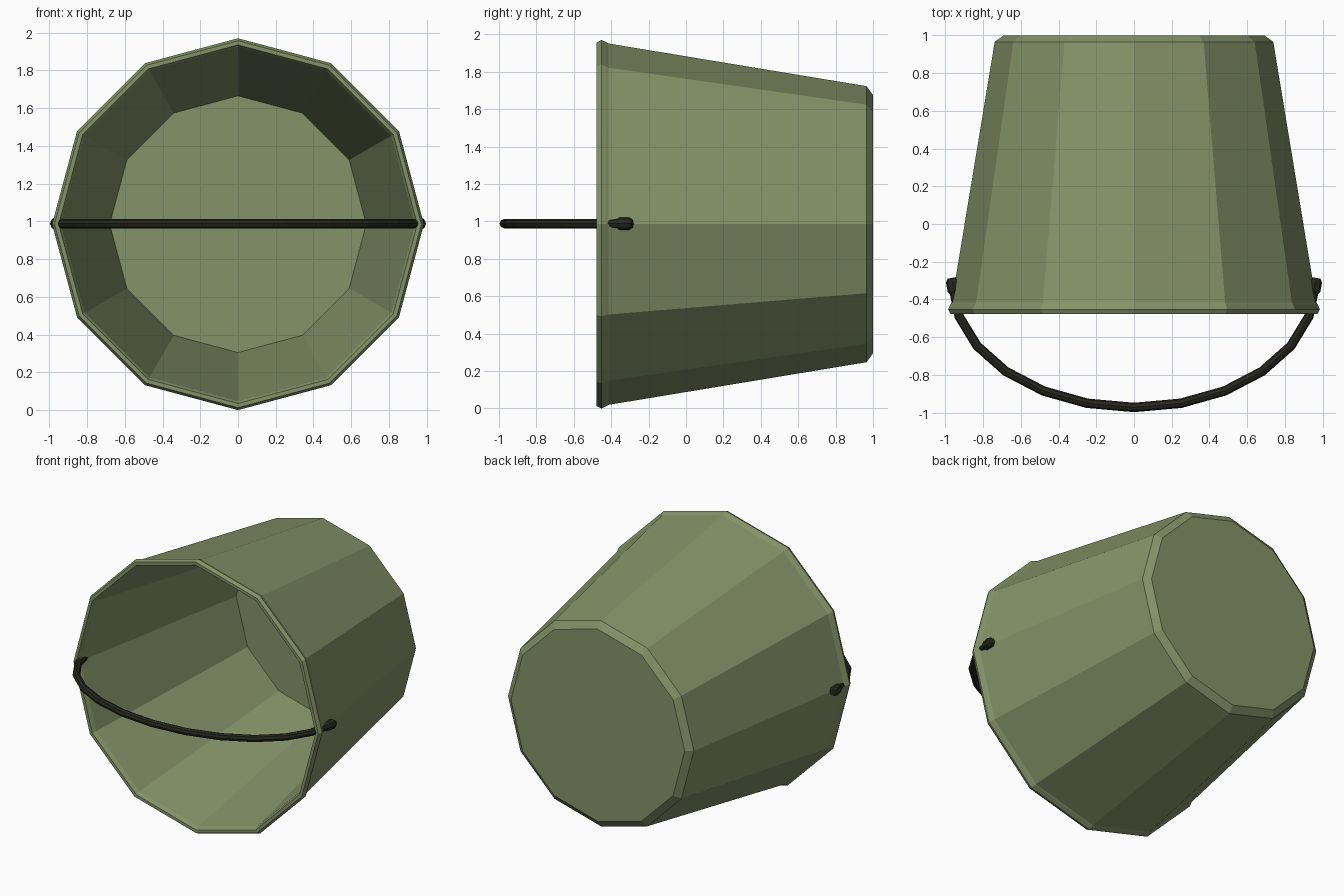
import bpy, bmesh
from math import sin, cos, pi, radians
from mathutils import Vector, Matrix

cube = bpy.data.objects.get("Cube")
if cube:
    bpy.data.objects.remove(cube, do_unlink=True)

CENTRE_Z = 0.985   # height of the bucket's axis, which lies along y


def material(name, rgb):
    m = bpy.data.materials.new(name)
    m.use_nodes = True
    m.diffuse_color = (*rgb, 1)
    m.node_tree.nodes["Principled BSDF"].inputs["Base Color"].default_value = (*rgb, 1)
    return m


green = material("olive_green", (0.235, 0.29, 0.14))
dark = material("dark_metal", (0.021, 0.021, 0.014))


def add_object(name, bm, mat):
    bmesh.ops.recalc_face_normals(bm, faces=bm.faces)
    mesh = bpy.data.meshes.new(name)
    bm.to_mesh(mesh)
    bm.free()
    mesh.materials.append(mat)
    obj = bpy.data.objects.new(name, mesh)
    bpy.context.collection.objects.link(obj)
    return obj


def lathe(name, profile, sides, centre, axis, mat):
    """Turn (radius, distance along axis) points around an axis through centre."""
    bm = bmesh.new()
    verts = [bm.verts.new((r, d, 0)) for r, d in profile]
    edges = [bm.edges.new(pair) for pair in zip(verts, verts[1:])]
    bmesh.ops.spin(bm, geom=verts + edges, cent=(0, 0, 0), axis=(0, 1, 0),
                   angle=2 * pi, steps=sides)
    bmesh.ops.remove_doubles(bm, verts=bm.verts, dist=0.0005)
    # merge the flat end fans into single faces
    bmesh.ops.dissolve_limit(bm, angle_limit=radians(0.5),
                             verts=bm.verts, edges=bm.edges)
    turn = Vector((0, 1, 0)).rotation_difference(Vector(axis)).to_matrix().to_4x4()
    bm.transform(Matrix.Translation(centre) @ turn)
    return add_object(name, bm, mat)


# Bucket: outer base, chamfer, wall, rolled rim, inner wall, inner floor
bucket_profile = [
    (0, 1.0), (0.69, 1.0), (0.738, 0.965), (0.966, -0.415),
    (0.973, -0.426), (0.985, -0.452), (0.972, -0.478),
    (0.95, -0.478), (0.936, -0.45), (0.68, 0.95), (0, 0.95),
]
lathe("bucket", bucket_profile, 12, (0, 0, CENTRE_Z), (0, 1, 0), green)


# Handle: half-ellipse bail, ending at the two sides of the bucket
def bail_point(degrees):
    a = radians(degrees)
    return Vector((0.96 * sin(a), -0.32 - 0.652 * cos(a), CENTRE_Z + 0.003))


path = [bail_point(a) for a in range(-90, 91, 15)]
curve = bpy.data.curves.new("handle", "CURVE")
curve.dimensions = "3D"
curve.bevel_depth = 0.025
curve.bevel_resolution = 2
curve.use_fill_caps = True
spline = curve.splines.new("POLY")
spline.points.add(len(path) - 1)
for point, co in zip(spline.points, path):
    point.co = (*co, 1)
curve.materials.append(dark)
handle = bpy.data.objects.new("handle", curve)
bpy.context.collection.objects.link(handle)
bpy.ops.object.select_all(action="DESELECT")
handle.select_set(True)
bpy.context.view_layer.objects.active = handle
bpy.ops.object.convert(target="MESH")
for poly in handle.data.polygons:
    poly.use_smooth = False

# Knobs that hold the handle ends outside the wall
knob_profile = [(0, -0.05), (0.024, -0.05), (0.034, -0.035), (0.034, 0.015),
                (0.022, 0.035), (0, 0.035)]
for name, end, before in (("left_knob", path[-1], path[-2]),
                          ("right_knob", path[0], path[1])):
    lathe(name, knob_profile, 8, end, (end - before).normalized(), dark)
